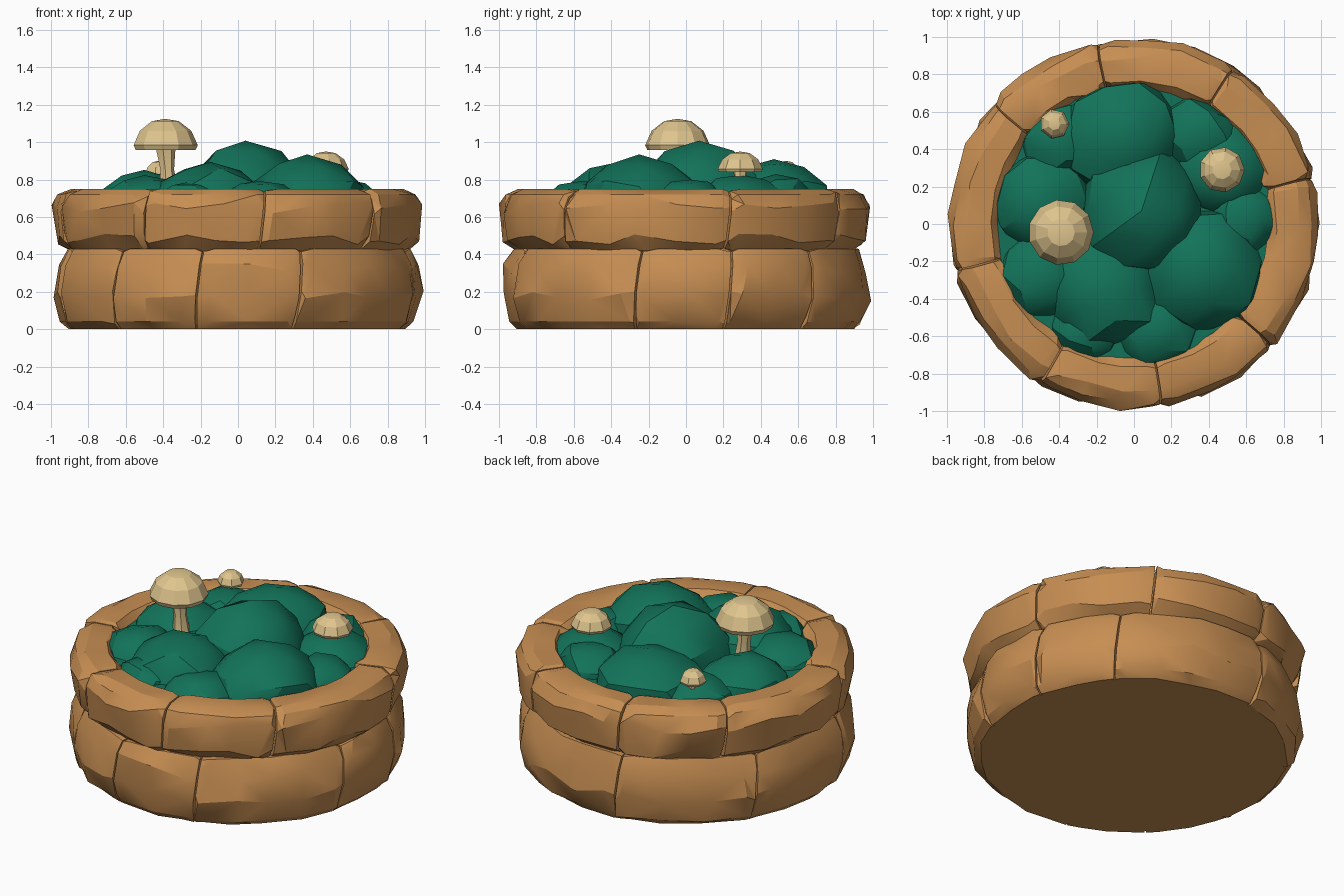
import bpy, bmesh, math, random
from mathutils import Vector

rng = random.Random(7)
if "Cube" in bpy.data.objects:
    bpy.data.objects.remove(bpy.data.objects["Cube"], do_unlink=True)


def material(name, rgb):
    m = bpy.data.materials.new(name)
    m.use_nodes = True
    m.diffuse_color = (*rgb, 1)
    m.node_tree.nodes["Principled BSDF"].inputs["Base Color"].default_value = (*rgb, 1)
    return m


BROWN = material("warm brown stone", (0.57, 0.27, 0.085))
GREEN = material("deep green leaves", (0.006, 0.17, 0.1))
CREAM = material("cream mushroom", (0.74, 0.56, 0.27))


def finish(bm, name, mat, angle=30):
    bmesh.ops.recalc_face_normals(bm, faces=bm.faces[:])
    mesh = bpy.data.meshes.new(name)
    bm.to_mesh(mesh)
    bm.free()
    mesh.materials.append(mat)
    ob = bpy.data.objects.new(name, mesh)
    bpy.context.collection.objects.link(ob)
    bpy.ops.object.select_all(action="DESELECT")
    ob.select_set(True)
    bpy.context.view_layer.objects.active = ob
    bpy.ops.object.shade_smooth_by_angle(angle=math.radians(angle))
    return ob


def stone(name, profile, start, end, lean):
    """Curved block: a profile swept around z, with pinched, chamfered ends."""
    bm = bmesh.new()
    mid_r = sum(p[0] for p in profile) / len(profile)
    mid_z = sum(p[1] for p in profile) / len(profile)
    low, high = min(p[1] for p in profile), max(p[1] for p in profile)
    steps = max(2, round((end - start) / 15))
    inner = [start + 3.5 + (end - start - 7) * i / steps for i in range(steps + 1)]
    angles = [start + 0.3] + inner + [end - 0.3]
    rings = []
    for i, a in enumerate(angles):
        tip = i in (0, len(angles) - 1)
        ring = []
        for r, z in profile:
            if tip:
                r = mid_r + (r - mid_r) * 0.84
                z = mid_z + (z - mid_z) * 0.93
            elif r > 0.8:
                r += rng.uniform(-0.022, 0.006)
            if low + 0.05 < z < high - 0.03:
                z += rng.uniform(-0.03, 0.03)
            if low == 0 and z < 0.02:
                z = 0
            wobble = 0 if tip else rng.uniform(-2, 2)
            t = math.radians(a + wobble + lean * (z - mid_z))
            ring.append(bm.verts.new((r * math.cos(t), r * math.sin(t), z)))
        rings.append(ring)
    n = len(profile)
    for a, b in zip(rings, rings[1:]):
        for j in range(n):
            k = (j + 1) % n
            bm.faces.new((a[j], a[k], b[k], b[j]))
    bm.faces.new(rings[0])
    bm.faces.new(rings[-1])
    bmesh.ops.triangulate(bm, faces=[f for f in bm.faces if len(f.verts) == 4])
    finish(bm, name, BROWN, 24)


def course(name, profile, joints):
    for i, (a, b) in enumerate(zip(joints, joints[1:])):
        stone(f"{name}_{i + 1}", profile, a, b, 6)


# Two courses of rounded stones
course("lower_stone",
       [(0.7, 0), (0.905, 0), (0.955, 0.04), (0.997, 0.18), (0.975, 0.33), (0.93, 0.43), (0.7, 0.44)],
       [-133, -103, -70, -16, 14, 44, 100, 150, 195, 227])
course("upper_stone",
       [(0.74, 0.42), (0.91, 0.42), (0.975, 0.48), (0.998, 0.65), (0.965, 0.72),
        (0.9, 0.75), (0.765, 0.745), (0.72, 0.7), (0.72, 0.46)],
       [-166, -121, -82, -42, 14, 57, 101, 139, 194])


def disc(name, mat, radius, z0, z1):
    bm = bmesh.new()
    bmesh.ops.create_cone(bm, cap_ends=True, segments=32, radius1=radius, radius2=radius, depth=z1 - z0)
    bmesh.ops.translate(bm, verts=bm.verts[:], vec=(0, 0, (z0 + z1) / 2))
    finish(bm, name, mat)


# Backing behind the joints, and the ground cover inside the rim
disc("planter_core", BROWN, 0.885, 0, 0.6)
disc("leaf_bed", GREEN, 0.74, 0.58, 0.7)


def leaf_clump(name, x, y, radius, top):
    bm = bmesh.new()
    bmesh.ops.create_icosphere(bm, subdivisions=2, radius=1)
    base = 0.64
    for v in bm.verts:
        p = v.co * rng.uniform(0.93, 1.04)
        q = Vector((x + p.x * radius, y + p.y * radius))
        if q.length > 0.755:
            q *= 0.755 / q.length
        v.co = (q.x, q.y, base + max(p.z, -0.2) * (top - base))
    finish(bm, name, GREEN, 26)


clumps = [(0.04, 0.07, 0.36, 1.0), (-0.07, 0.47, 0.34, 0.92), (0.37, -0.25, 0.35, 0.925),
          (-0.15, -0.35, 0.33, 0.9), (0.47, 0.3, 0.27, 0.83), (-0.5, 0.12, 0.28, 0.85),
          (-0.5, -0.28, 0.25, 0.82), (0.12, -0.56, 0.24, 0.8), (0.36, 0.48, 0.24, 0.83),
          (-0.4, 0.45, 0.22, 0.82), (-0.26, -0.56, 0.2, 0.79), (0.58, 0.02, 0.2, 0.81)]
for i, c in enumerate(clumps):
    leaf_clump(f"leaf_clump_{i + 1}", *c)


def lathe(name, profile, sides, x, y, bend=0):
    """Faceted turned shape; zero-radius ends become points."""
    bm = bmesh.new()
    rings = []
    for r, z in profile:
        shift = bend * (profile[-1][1] - z)
        if r == 0:
            rings.append([bm.verts.new((x + shift, y, z))] * sides)
        else:
            rings.append([bm.verts.new((x + shift + r * math.cos(math.tau * k / sides),
                                        y + r * math.sin(math.tau * k / sides), z))
                          for k in range(sides)])
    for a, b in zip(rings, rings[1:]):
        for k in range(sides):
            n = (k + 1) % sides
            corners = list(dict.fromkeys((a[k], a[n], b[n], b[k])))
            bm.faces.new(corners)
    finish(bm, name, CREAM, 20)


def mushroom(name, x, y, radius, rim, top, foot, sides):
    h = top - rim
    cap = [(0, rim + h * 0.04), (radius * 0.6, rim + h * 0.03), (radius * 0.93, rim - h * 0.05),
           (radius, rim + h * 0.12), (radius * 0.8, rim + h * 0.6),
           (radius * 0.42, rim + h * 0.92), (0, top)]
    stem = [(radius * 0.3, foot), (radius * 0.22, foot + (rim - foot) * 0.5),
            (radius * 0.32, rim + h * 0.06)]
    lathe(name + "_cap", cap, sides, x, y)
    lathe(name + "_stem", stem, 7, x, y, 0.08)


# Three mushrooms of different sizes
mushroom("large_mushroom", -0.39, -0.045, 0.175, 0.965, 1.125, 0.74, 11)
mushroom("medium_mushroom", 0.47, 0.29, 0.122, 0.845, 0.95, 0.7, 9)
mushroom("small_mushroom", -0.425, 0.535, 0.08, 0.82, 0.9, 0.68, 7)
